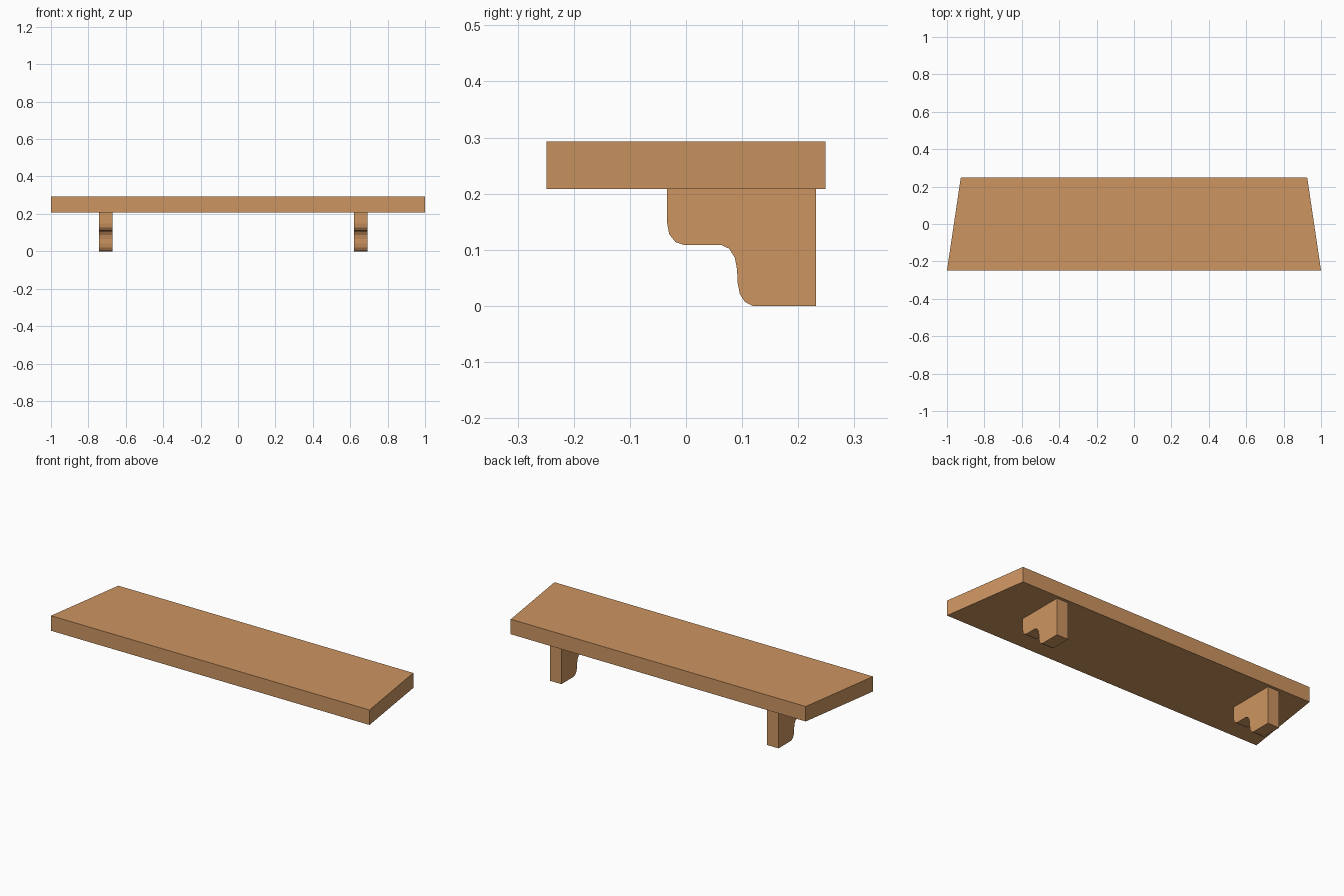
import bpy
import bmesh

if "Cube" in bpy.data.objects:
    bpy.data.objects.remove(bpy.data.objects["Cube"])

wood = bpy.data.materials.new("light_wood")
wood.diffuse_color = (0.61, 0.30, 0.12, 1)
wood.use_nodes = True
wood.node_tree.nodes["Principled BSDF"].inputs["Base Color"].default_value = wood.diffuse_color


def prism(name, base, offset):
    """Extrude a closed outline along an offset into a solid."""
    bm = bmesh.new()
    face = bm.faces.new([bm.verts.new(p) for p in base])
    ext = bmesh.ops.extrude_face_region(bm, geom=[face], use_keep_orig=True)
    moved = [g for g in ext["geom"] if isinstance(g, bmesh.types.BMVert)]
    bmesh.ops.translate(bm, verts=moved, vec=offset)
    bmesh.ops.recalc_face_normals(bm, faces=bm.faces[:])
    mesh = bpy.data.meshes.new(name)
    bm.to_mesh(mesh)
    bm.free()
    mesh.materials.append(wood)
    obj = bpy.data.objects.new(name, mesh)
    bpy.context.collection.objects.link(obj)
    return obj


# Shelf board: trapezoid, narrower at the back
UNDERSIDE, TOP = 0.208, 0.293
board = [(-1, -0.249), (1, -0.249), (0.926, 0.249), (-0.926, 0.249)]
prism("shelf_board", [(x, y, UNDERSIDE) for x, y in board], (0, 0, TOP - UNDERSIDE))

# Brackets: stepped profile (y, z) with rounded corners
profile = [
    (0.232, UNDERSIDE), (-0.034, UNDERSIDE),
    (-0.034, 0.150), (-0.030, 0.128), (-0.019, 0.114), (-0.004, 0.109),
    (0.062, 0.109), (0.077, 0.102), (0.087, 0.086), (0.091, 0.065),
    (0.092, 0.041), (0.096, 0.021), (0.105, 0.007), (0.119, 0.0),
    (0.232, 0.0),
]
for name, x in (("left_bracket", -0.743), ("right_bracket", 0.62)):
    prism(name, [(x, y, z) for y, z in profile], (0.072, 0, 0))
